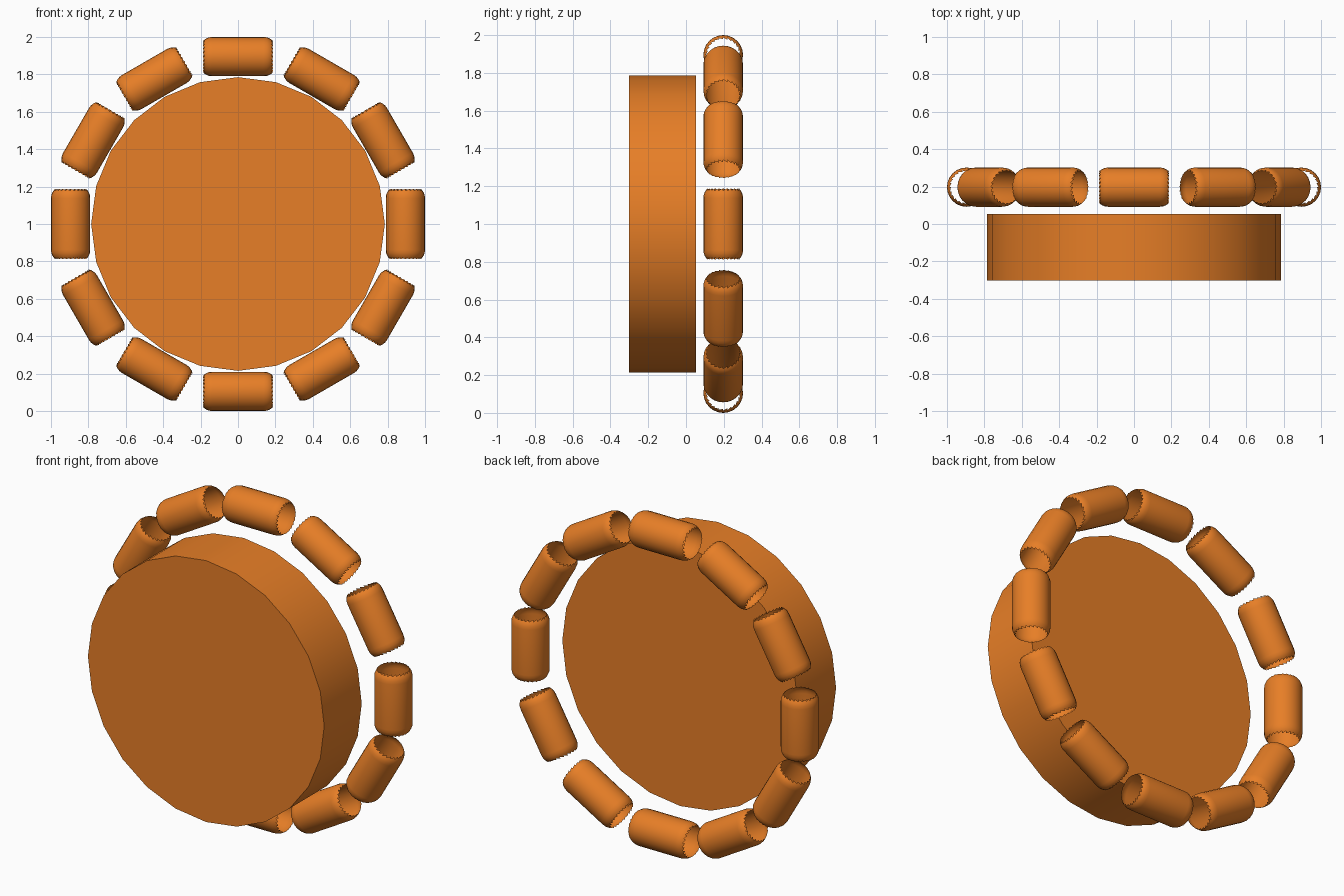
import bpy, bmesh, math
from mathutils import Matrix, Vector

if "Cube" in bpy.data.objects:
    bpy.data.objects.remove(bpy.data.objects["Cube"])

orange = bpy.data.materials.new("orange")
orange.diffuse_color = (0.8, 0.21, 0.02, 1)
orange.use_nodes = True
orange.node_tree.nodes["Principled BSDF"].inputs["Base Color"].default_value = orange.diffuse_color


def finish(bm, name):
    bmesh.ops.recalc_face_normals(bm, faces=bm.faces)
    mesh = bpy.data.meshes.new(name)
    bm.to_mesh(mesh)
    bm.free()
    mesh.materials.append(orange)
    obj = bpy.data.objects.new(name, mesh)
    bpy.context.collection.objects.link(obj)
    bpy.ops.object.select_all(action='DESELECT')
    obj.select_set(True)
    bpy.context.view_layer.objects.active = obj
    bpy.ops.object.shade_smooth_by_angle(angle=math.radians(40))
    return obj


# Front disc: 24-sided drum with its axis along y
bm = bmesh.new()
bmesh.ops.create_cone(bm, cap_ends=True, segments=24, radius1=0.785,
                      radius2=0.785, depth=0.356,
                      matrix=Matrix.Translation((0, -0.125, 1))
                      @ Matrix.Rotation(math.pi / 2, 4, 'X'))
finish(bm, "front_disc")

# Open tube shell: rounded shoulders, ending in a fine sawtooth rim
SEG = 24
half = [(0.178, 0.092), (0.168, 0.098), (0.155, 0.103), (0.137, 0.105)]
profile = [(-x, r) for x, r in half] + [(x, r) for x, r in reversed(half)]


def tube_shell():
    bm = bmesh.new()

    def ring(x, r):
        return [bm.verts.new((x, r * math.cos(2 * math.pi * i / SEG),
                              r * math.sin(2 * math.pi * i / SEG)))
                for i in range(SEG)]

    rings = [ring(x, r) for x, r in profile]
    for a, b in zip(rings, rings[1:]):
        for i in range(SEG):
            j = (i + 1) % SEG
            bm.faces.new((a[i], a[j], b[j], b[i]))
    # Rim teeth, one triangle per segment
    for base, x in ((rings[0], -0.188), (rings[-1], 0.188)):
        tips = ring(x, 0.084)
        for i in range(SEG):
            bm.faces.new((base[i], base[(i + 1) % SEG], tips[i]))
    return bm


tube = finish(tube_shell(), "ring_tube_1")

# Twelve tubes spaced around the rear ring
for k in range(12):
    obj = tube
    if k:
        obj = bpy.data.objects.new(f"ring_tube_{k + 1}", tube.data)
        bpy.context.collection.objects.link(obj)
    obj.matrix_world = (Matrix.Translation((0, 0.197, 1))
                        @ Matrix.Rotation(k * math.pi / 6, 4, 'Y')
                        @ Matrix.Translation((0, 0, 0.895)))
